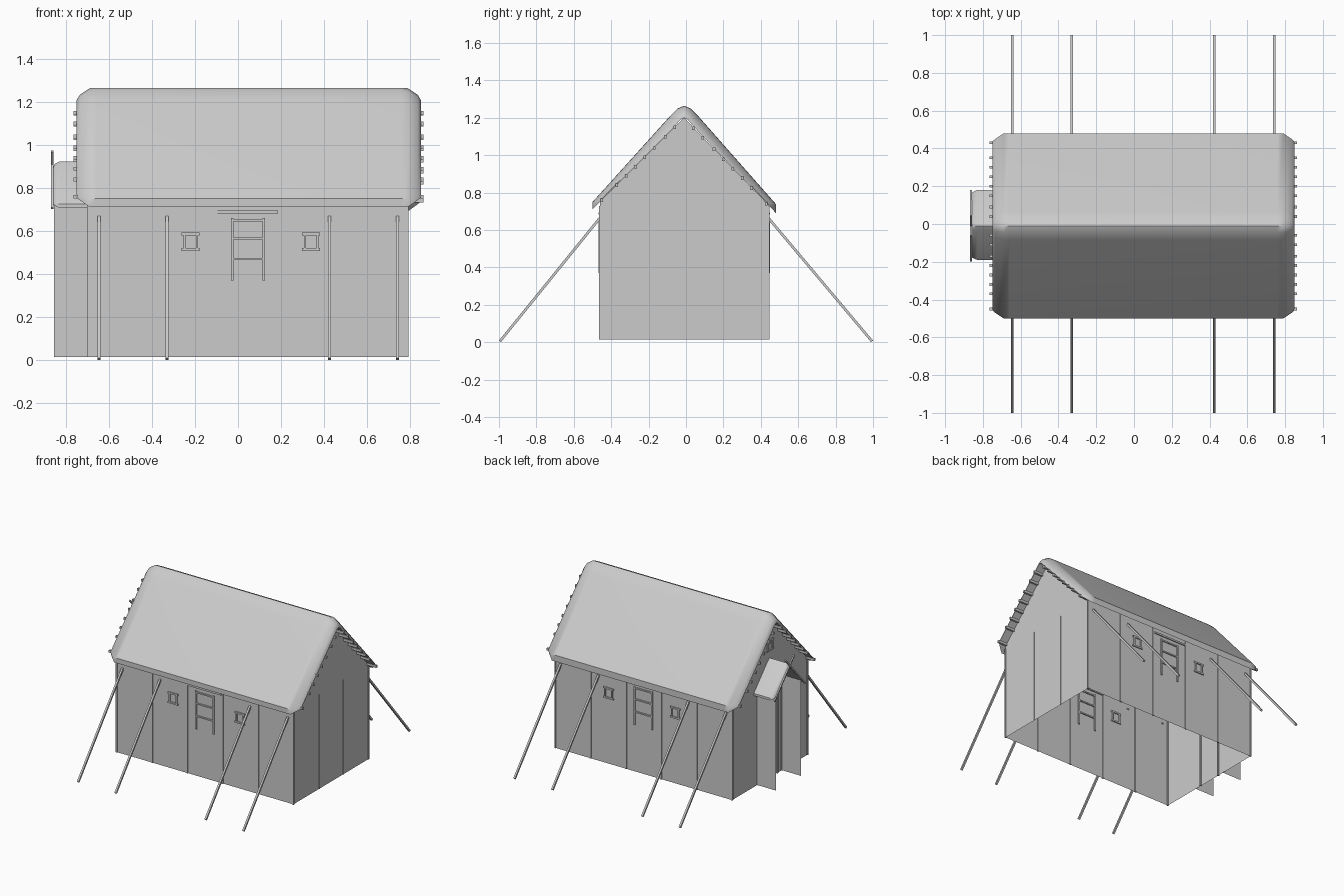
import bpy, bmesh
from mathutils import Vector

if "Cube" in bpy.data.objects:
    bpy.data.objects.remove(bpy.data.objects["Cube"])

X0, X1, Y0, Y1 = -0.695, 0.787, -0.46, 0.44
RY = -0.01  # ridge line


def mesh_object(name, verts, faces, smooth=False):
    me = bpy.data.meshes.new(name)
    bm = bmesh.new()
    vs = [bm.verts.new(v) for v in verts]
    for f in faces:
        bm.faces.new([vs[i] for i in f])
    bmesh.ops.recalc_face_normals(bm, faces=bm.faces[:])
    bm.to_mesh(me)
    bm.free()
    ob = bpy.data.objects.new(name, me)
    bpy.context.collection.objects.link(ob)
    if smooth:
        bpy.ops.object.select_all(action='DESELECT')
        bpy.context.view_layer.objects.active = ob
        ob.select_set(True)
        bpy.ops.object.shade_smooth_by_angle(angle=0.7)
    return ob


def box(name, lo, hi):
    v = [(x, y, z) for x in (lo[0], hi[0]) for y in (lo[1], hi[1]) for z in (lo[2], hi[2])]
    return mesh_object(name, v, [(0, 1, 3, 2), (4, 5, 7, 6), (0, 1, 5, 4),
                                 (2, 3, 7, 6), (0, 2, 6, 4), (1, 3, 7, 5)])


def beam(name, a, b, w):
    # square bar between two points, in a plane of constant x
    a, b = Vector(a), Vector(b)
    d = (b - a).normalized()
    s = Vector((1, 0, 0)) * w / 2
    t = d.cross(s)
    v = [p + i * s + j * t for p in (a, b) for i, j in ((-1, -1), (1, -1), (1, 1), (-1, 1))]
    return mesh_object(name, v, [(0, 1, 2, 3), (4, 5, 6, 7)] +
                       [(i, (i + 1) % 4, 4 + (i + 1) % 4, 4 + i) for i in range(4)])


def roof(name, upper, lower, stations):
    # padded roof: cross-sections thin out and pull in toward the gable ends
    verts, faces = [], []
    n = len(upper) * 2
    for x, t, pull in stations:
        up = [Vector((x, l[0] + (u[0] - l[0]) * t, l[1] + (u[1] - l[1]) * t))
              for u, l in zip(upper, lower)]
        lo = [Vector((x, *l)) for l in lower]
        for side in (up, lo):
            side[0] = side[0].lerp(side[1], pull)
            side[-1] = side[-1].lerp(side[-2], pull)
        verts += up + lo[::-1]
    for s in range(len(stations) - 1):
        for i in range(n):
            j = (i + 1) % n
            faces.append((s * n + i, s * n + j, (s + 1) * n + j, (s + 1) * n + i))
    m, last = n // 2, (len(stations) - 1) * n
    for base in (0, last):
        for i in range(m - 1):
            faces.append((base + i, base + i + 1, base + n - 2 - i, base + n - 1 - i))
    return mesh_object(name, verts, faces, True)


# main padded roof
upper = [(-0.5, 0.75), (-0.085, 1.21), (-0.045, 1.25), (RY, 1.265), (0.025, 1.25), (0.065, 1.21), (0.48, 0.74)]
lower = [(-0.5, 0.712), (-0.06, 1.155), (-0.03, 1.19), (RY, 1.2), (0.01, 1.19), (0.04, 1.155), (0.48, 0.692)]
roof("main_roof", upper, lower, [
    (-0.75, 0.12, 0.10), (-0.735, 0.5, 0.07), (-0.69, 0.97, 0.0), (-0.66, 1, 0),
    (0.76, 1, 0), (0.79, 0.97, 0.0), (0.835, 0.5, 0.07), (0.85, 0.12, 0.10)])


def under(y):
    # height of the roof underside
    return 0.712 + (y + 0.5) * 1.0 if y < RY else 1.2 - (y - RY) * 1.035


# thin wall sheets, open underneath
for name, y in (("front_wall", Y0), ("back_wall", Y1)):
    mesh_object(name, [(X0, y, 0.015), (X1, y, 0.015), (X1, y, under(y)), (X0, y, under(y))], [(0, 1, 2, 3)])
for name, x in (("left_gable_wall", X0), ("right_gable_wall", X1)):
    mesh_object(name, [(x, Y0, 0.015), (x, Y1, 0.015), (x, Y1, under(Y1)), (x, RY, 1.2), (x, Y0, under(Y0))],
                [(0, 1, 2, 3, 4)])

# purlins sticking out at both gable ends
for i, y in enumerate((0.05, 0.10, 0.16, 0.21, 0.26, 0.31, 0.36, 0.44)):
    for k, yy in enumerate((RY + y, RY - y)):
        z = under(yy)
        box(f"purlin_{i}_{k}", (-0.765, yy - 0.007, z - 0.012), (0.863, yy + 0.007, z + 0.006))


def window(name, u, z, place):
    # frame with wide top and bottom sills
    for part, u0, u1, z0, z1 in (("top", -0.042, 0.042, 0.03, 0.042), ("sill", -0.042, 0.042, -0.042, -0.03),
                                 ("left", -0.034, -0.024, -0.03, 0.03), ("right", 0.024, 0.034, -0.03, 0.03)):
        place(f"{name}_{part}", u + u0, u + u1, z + z0, z + z1)


for side, y in (("front", Y0), ("back", Y1)):
    def on_long(name, a, b, c, d, y=y, depth=0.008):
        return box(name, (a, y - depth, c), (b, y + depth, d))

    # wall battens
    for i in range(6):
        x = X0 + (X1 - X0) * i / 5
        on_long(f"{side}_batten_{i}", x - 0.006, x + 0.006, 0.015, 0.73, depth=0.006)
    # windows and central hatch
    window(f"{side}_window_left", -0.22, 0.55, on_long)
    window(f"{side}_window_right", 0.34, 0.55, on_long)
    on_long(f"{side}_header", -0.10, 0.185, 0.682, 0.695)
    on_long(f"{side}_hatch_left", -0.032, -0.02, 0.37, 0.66)
    on_long(f"{side}_hatch_right", 0.114, 0.126, 0.37, 0.66)
    for i, z in enumerate((0.65, 0.565, 0.47)):
        on_long(f"{side}_hatch_bar_{i}", -0.032, 0.126, z - 0.005, z + 0.005)
    # slanted support poles
    s = -1 if y < 0 else 1
    for i, x in enumerate((-0.645, -0.33, 0.425, 0.742)):
        beam(f"{side}_support_pole_{i}", (x, y, 0.665), (x, s * 0.995, 0.005), 0.014)

# gable seam strips
for i, y in enumerate((-0.15, 0.14)):
    for name, x in (("left", X0), ("right", X1)):
        box(f"{name}_seam_{i}", (x - 0.003, y - 0.003, 0.015), (x + 0.003, y + 0.003, 0.73))


def on_left(name, a, b, c, d):
    return box(name, (X0 - 0.008, a, c), (X0 + 0.008, b, d))


# gable window and entrance door frame
window("gable_window", RY, 1.02, on_left)
on_left("door_left_jamb", -0.105, -0.095, 0.015, 0.65)
on_left("door_right_jamb", 0.085, 0.095, 0.015, 0.65)
on_left("door_lintel", -0.105, 0.095, 0.65, 0.66)

# entrance porch: side sheets, small roof, crossed barge boards
for name, y in (("porch_front_side", -0.155), ("porch_back_side", 0.14)):
    mesh_object(name, [(-0.855, y, 0.015), (X0, y, 0.015), (X0, y, 0.74), (-0.855, y, 0.74)], [(0, 1, 2, 3)])
p_up = [(-0.19, 0.725), (-0.03, 0.908), (RY, 0.922), (0.01, 0.908), (0.18, 0.725)]
p_lo = [(-0.19, 0.708), (-0.025, 0.88), (RY, 0.89), (0.005, 0.88), (0.18, 0.708)]
roof("porch_roof", p_up, p_lo, [(-0.86, 0.2, 0.1), (-0.85, 0.7, 0.05), (-0.83, 1, 0), (X0, 1, 0)])
for name, s in (("front", -1), ("back", 1)):
    beam(f"porch_barge_board_{name}", (-0.863, RY + s * 0.185, 0.705), (-0.863, RY - s * 0.055, 0.97), 0.010)
